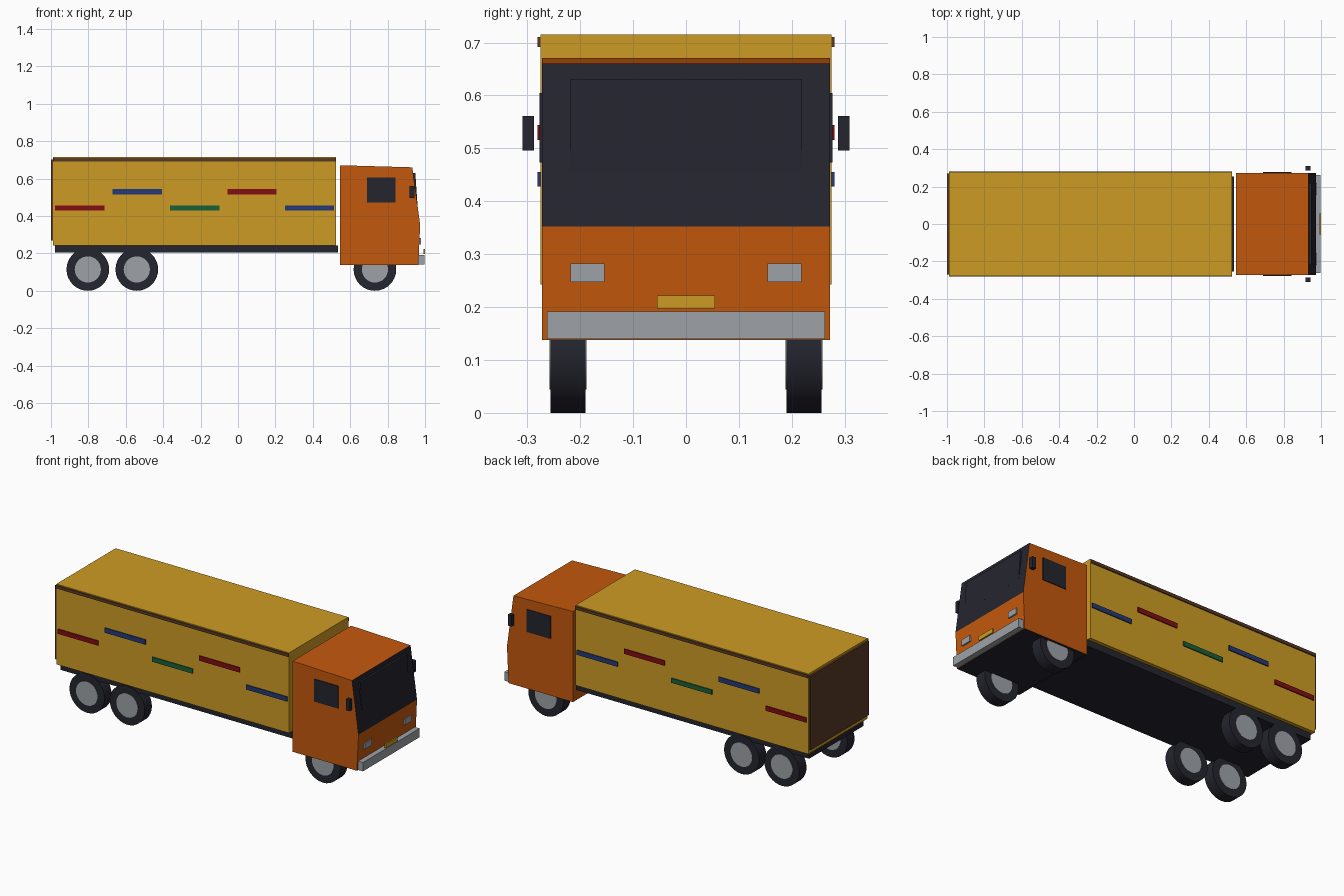
import bpy, bmesh, math
from mathutils import Vector

if "Cube" in bpy.data.objects:
    bpy.data.objects.remove(bpy.data.objects["Cube"])


def material(name, rgb):
    m = bpy.data.materials.new(name)
    m.diffuse_color = (*rgb, 1)
    m.use_nodes = True
    m.node_tree.nodes["Principled BSDF"].inputs["Base Color"].default_value = m.diffuse_color
    return m


YELLOW = material("cargo yellow", (0.61, 0.33, 0.017))
ORANGE = material("cab orange", (0.55, 0.098, 0.004))
DARK = material("dark rubber and glass", (0.018, 0.018, 0.028))
BROWN = material("dark brown", (0.10, 0.042, 0.018))
GREY = material("light grey", (0.34, 0.36, 0.39))
RED = material("stripe red", (0.23, 0.004, 0.006))
BLUE = material("stripe blue", (0.018, 0.04, 0.18))
GREEN = material("stripe green", (0.01, 0.115, 0.04))


def make_object(name, bm, *mats):
    bmesh.ops.recalc_face_normals(bm, faces=bm.faces)
    mesh = bpy.data.meshes.new(name)
    bm.to_mesh(mesh)
    bm.free()
    for m in mats:
        mesh.materials.append(m)
    obj = bpy.data.objects.new(name, mesh)
    bpy.context.collection.objects.link(obj)
    return obj


def box(name, x, y, z, mat):
    """Box from (min, max) ranges on each axis."""
    bm = bmesh.new()
    bmesh.ops.create_cube(bm, size=1)
    for v in bm.verts:
        v.co = Vector([(r[0] + r[1]) / 2 + c * (r[1] - r[0])
                       for r, c in zip((x, y, z), v.co)])
    return make_object(name, bm, mat)


def box_pair(name, x, y, z, mat):
    """Box and its mirror image across y = 0."""
    box(name + "_front", x, (-y[1], -y[0]), z, mat)
    box(name + "_back", x, y, z, mat)


def extrude_profile(name, points, half_width, *mats):
    """Side profile in x and z, extruded along y."""
    bm = bmesh.new()
    face = bm.faces.new([bm.verts.new((x, -half_width, z)) for x, z in points])
    geom = bmesh.ops.extrude_face_region(bm, geom=[face])["geom"]
    bmesh.ops.translate(bm, vec=(0, 2 * half_width, 0),
                        verts=[g for g in geom if isinstance(g, bmesh.types.BMVert)])
    return make_object(name, bm, *mats)


def cylinder(name, x, y, z, radius, depth, mat):
    bpy.ops.mesh.primitive_cylinder_add(vertices=32, radius=radius, depth=depth,
                                        location=(x, y, z), rotation=(math.pi / 2, 0, 0))
    obj = bpy.context.object
    obj.name = name
    obj.data.materials.append(mat)
    bpy.ops.object.shade_smooth_by_angle(angle=math.radians(30))


# Cargo body, chassis, roof trim and rear door
box("cargo_box", (-0.989, 0.525), (-0.275, 0.275), (0.243, 0.715), YELLOW)
box("chassis", (-0.978, 0.535), (-0.253, 0.253), (0.205, 0.243), DARK)
box_pair("roof_trim", (-0.989, 0.525), (0.274, 0.281), (0.692, 0.71), BROWN)
box("rear_door", (-1.0, -0.988), (-0.27, 0.27), (0.268, 0.703), BROWN)

# Coloured stripes along both sides
LOW, HIGH = (0.428, 0.455), (0.516, 0.544)
stripes = [(RED, LOW), (BLUE, HIGH), (GREEN, LOW), (RED, HIGH), (BLUE, LOW)]
for i, (mat, z) in enumerate(stripes):
    x = -0.978 + i * 0.307
    box_pair(f"stripe_{i + 1}", (x, x + 0.264), (0.274, 0.281), z, mat)

# Cab with dark windscreen face and dark underside
cab = extrude_profile("cab", [(0.545, 0.138), (0.964, 0.138), (0.974, 0.352),
                              (0.932, 0.66), (0.545, 0.671)], 0.272, ORANGE, DARK)
for p in cab.data.polygons:
    windscreen = p.normal.x > 0.5 and p.center.z > 0.352
    if windscreen or p.normal.z < -0.9:
        p.material_index = 1

# Raised windscreen pane, wedge standing proud at the top
extrude_profile("windscreen_pane", [(0.93, 0.455), (0.96, 0.455), (0.948, 0.631),
                                    (0.92, 0.631)], 0.218, DARK)

# Side windows, mirrors, lights, bumper and front plate
box_pair("side_window", (0.689, 0.843), (0.27, 0.277), (0.473, 0.605), DARK)
box_pair("mirror", (0.918, 0.943), (0.287, 0.309), (0.496, 0.561), DARK)
box_pair("headlight", (0.955, 0.978), (0.154, 0.218), (0.247, 0.282), GREY)
box("bumper", (0.96, 0.997), (-0.263, 0.263), (0.14, 0.192), GREY)
box("front_plate", (0.992, 1.0), (-0.055, 0.055), (0.197, 0.222), YELLOW)

# Wheels: tyres with hubs showing on both faces
for i, x in enumerate((-0.803, -0.541, 0.732)):
    for side, y in (("front", -0.223), ("back", 0.223)):
        cylinder(f"tyre_{i + 1}_{side}", x, y, 0.114, 0.114, 0.066, DARK)
        cylinder(f"hub_{i + 1}_{side}", x, y, 0.114, 0.07, 0.07, GREY)
